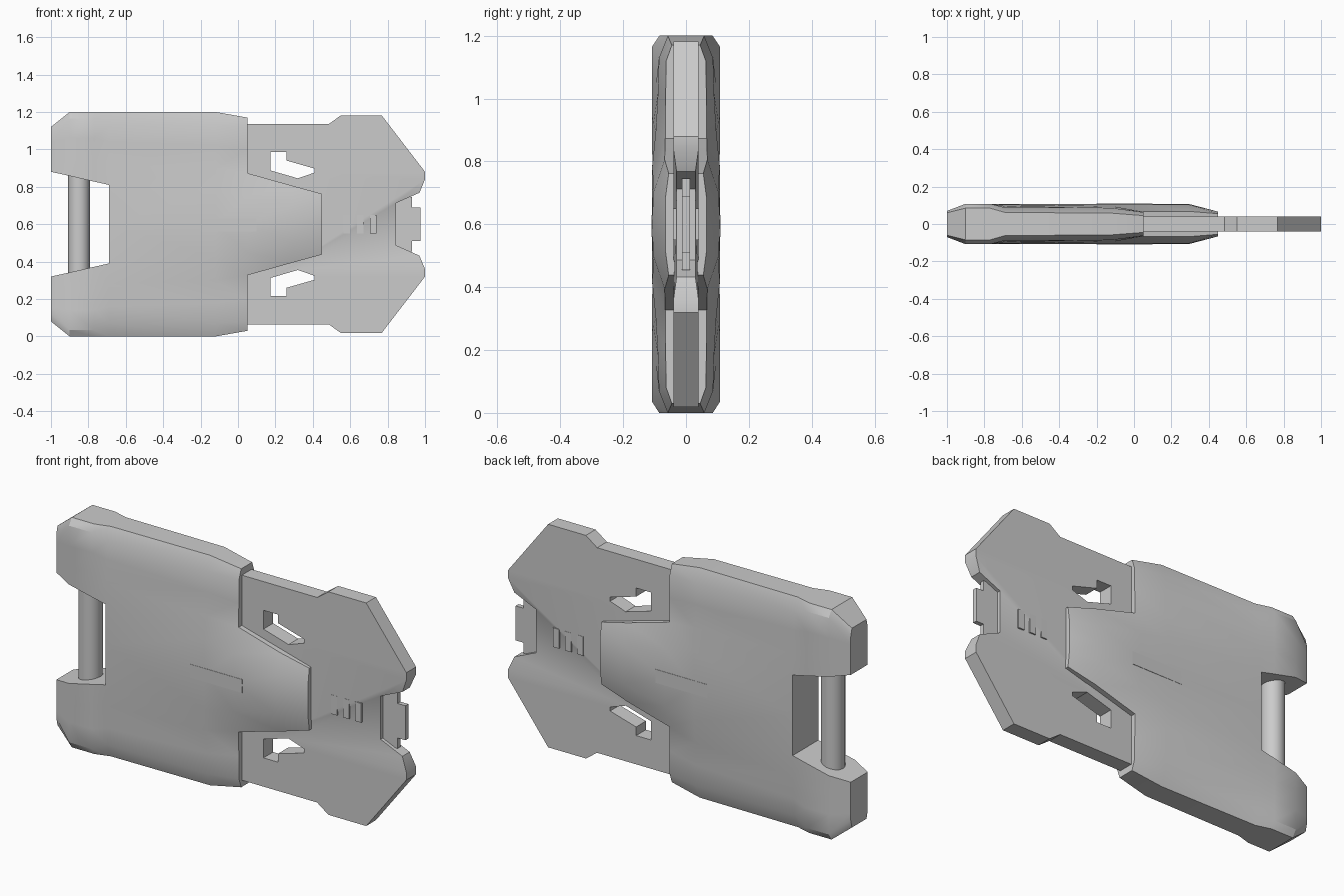
import bpy, bmesh, math
from mathutils import Matrix

if "Cube" in bpy.data.objects:
    bpy.data.objects.remove(bpy.data.objects["Cube"])

MID = 0.6  # mirror height


def add_object(name, mesh, angle=30):
    ob = bpy.data.objects.new(name, mesh)
    bpy.context.collection.objects.link(ob)
    bpy.ops.object.select_all(action='DESELECT')
    ob.select_set(True)
    bpy.context.view_layer.objects.active = ob
    bpy.ops.object.shade_smooth_by_angle(angle=math.radians(angle))
    return ob


def mirrored(half):
    """Close a loop by mirroring its upper half about MID."""
    return half + [(x, 2 * MID - z) for x, z in reversed(half)]


def flat_part(name, loops, half_depth):
    """Filled outline with holes in the xz plane, extruded along y."""
    cu = bpy.data.curves.new(name, 'CURVE')
    cu.dimensions, cu.fill_mode, cu.extrude = '2D', 'BOTH', half_depth
    for loop in loops:
        sp = cu.splines.new('POLY')
        sp.points.add(len(loop) - 1)
        for p, (x, z) in zip(sp.points, loop):
            p.co = (x, z, 0, 1)
        sp.use_cyclic_u = True
    tmp = bpy.data.objects.new(name + "_curve", cu)
    bpy.context.collection.objects.link(tmp)
    dg = bpy.context.evaluated_depsgraph_get()
    me = bpy.data.meshes.new_from_object(tmp.evaluated_get(dg))
    bpy.data.objects.remove(tmp)
    me.transform(Matrix.Rotation(math.pi / 2, 4, 'X'))
    bm = bmesh.new()
    bm.from_mesh(me)
    bmesh.ops.remove_doubles(bm, verts=bm.verts, dist=1e-5)
    bmesh.ops.recalc_face_normals(bm, faces=bm.faces)
    bm.to_mesh(me)
    bm.free()
    return add_object(name, me)


def box(name, x0, x1, half_depth, z0, z1):
    return flat_part(name, [[(x0, z0), (x1, z0), (x1, z1), (x0, z1)]], half_depth)


# Body: columns along x of (z, half thickness), from the middle to the top edge
first_row = [1, 1, 1, 0, 0, 0, 0, 0]
columns = [
    (-1.00, [(.88, .070), (.96, .070), (1.04, .070), (1.08, .070), (1.12, .060)]),
    (-0.90, [(.858, .108), (.95, .108), (1.06, .108), (1.165, .108), (1.2, .085)]),
    (-0.77, [(.828, .108), (.95, .108), (1.06, .108), (1.165, .108), (1.2, .085)]),
    (-0.69, [(.6, .106), (.81, .106), (.92, .104), (1.04, .096), (1.13, .088), (1.2, .062)]),
    (-0.12, [(.6, .108), (.78, .108), (.90, .096), (1.02, .089), (1.13, .086), (1.2, .058)]),
    (0.05, [(.6, .108), (.75, .105), (.873, .066), (1.0, .065), (1.12, .063), (1.17, .045)]),
    (0.29, [(.6, .108), (.70, .104), (.806, .068)]),
    (0.45, [(.6, .066), (.68, .066), (.762, .055)]),
]
bm = bmesh.new()
grid = {}
for i, (x, col) in enumerate(columns):
    for j, (z, y) in enumerate(col, first_row[i]):
        for sz in (1, -1):
            for sy in (1, -1):
                if j == 0 and sz == -1:
                    grid[i, j, sz, sy] = grid[i, j, 1, sy]
                else:
                    grid[i, j, sz, sy] = bm.verts.new((x, sy * y, MID + sz * (z - MID)))
partner = {}
for (i, j, sz, sy), v in grid.items():
    partner[v] = grid[i, j, sz, -sy]
for i in range(len(columns) - 1):
    for j in range(5):
        for sz in (1, -1):
            for sy in (1, -1):
                keys = [(i, j), (i + 1, j), (i + 1, j + 1), (i, j + 1)]
                keys = [k + (sz, sy) for k in keys]
                if all(k in grid for k in keys):
                    bm.faces.new([grid[k] for k in keys])
# Body side walls
rim = [e for e in bm.edges if e.is_boundary and e.verts[0].co.y > 0]
for a, b in [tuple(e.verts) for e in rim]:
    bm.faces.new([a, b, partner[b], partner[a]])
bmesh.ops.recalc_face_normals(bm, faces=bm.faces)
body_mesh = bpy.data.meshes.new("body")
bm.to_mesh(body_mesh)
bm.free()
add_object("body", body_mesh, 33)

# Sliding plate with two cut-outs
outline = mirrored([(0.0, 1.135), (.485, 1.135), (.55, 1.182), (.768, 1.182), (1.0, .88),
                    (1.0, .84), (.97, .768), (.845, .713)])
hole = [(.175, .985), (.26, .985), (.26, .94), (.41, .897), (.41, .876), (.32, .845), (.175, .887)]
hole_low = [(x, 2 * MID - z) for x, z in hole]
plate = flat_part("sliding_plate", [outline, hole, hole_low], 0.04)
for v in plate.data.vertices:  # thinner around the end notch
    if v.co.x > 0.8 and abs(v.co.z - MID) < 0.18:
        v.co.y *= 0.75

# Thin connector tab in the end notch
flat_part("end_tab", [mirrored([(.80, .745), (.93, .745), (.93, .69), (.975, .69)])], 0.012)

# Handle bar
bm = bmesh.new()
bmesh.ops.create_cone(bm, cap_ends=True, segments=16, radius1=.058, radius2=.058, depth=.56,
                      matrix=Matrix.Translation((-.85, 0, MID)))
bar_mesh = bpy.data.meshes.new("handle_bar")
bm.to_mesh(bar_mesh)
bm.free()
add_object("handle_bar", bar_mesh)

# Shallow surface panels
box("body_panel", -.2, .1, .1092, .56, .63)
for k in range(3):
    box(f"plate_mark_{k + 1}", .565 + .07 * k, .6 + .07 * k, .0412, .55, .65)
